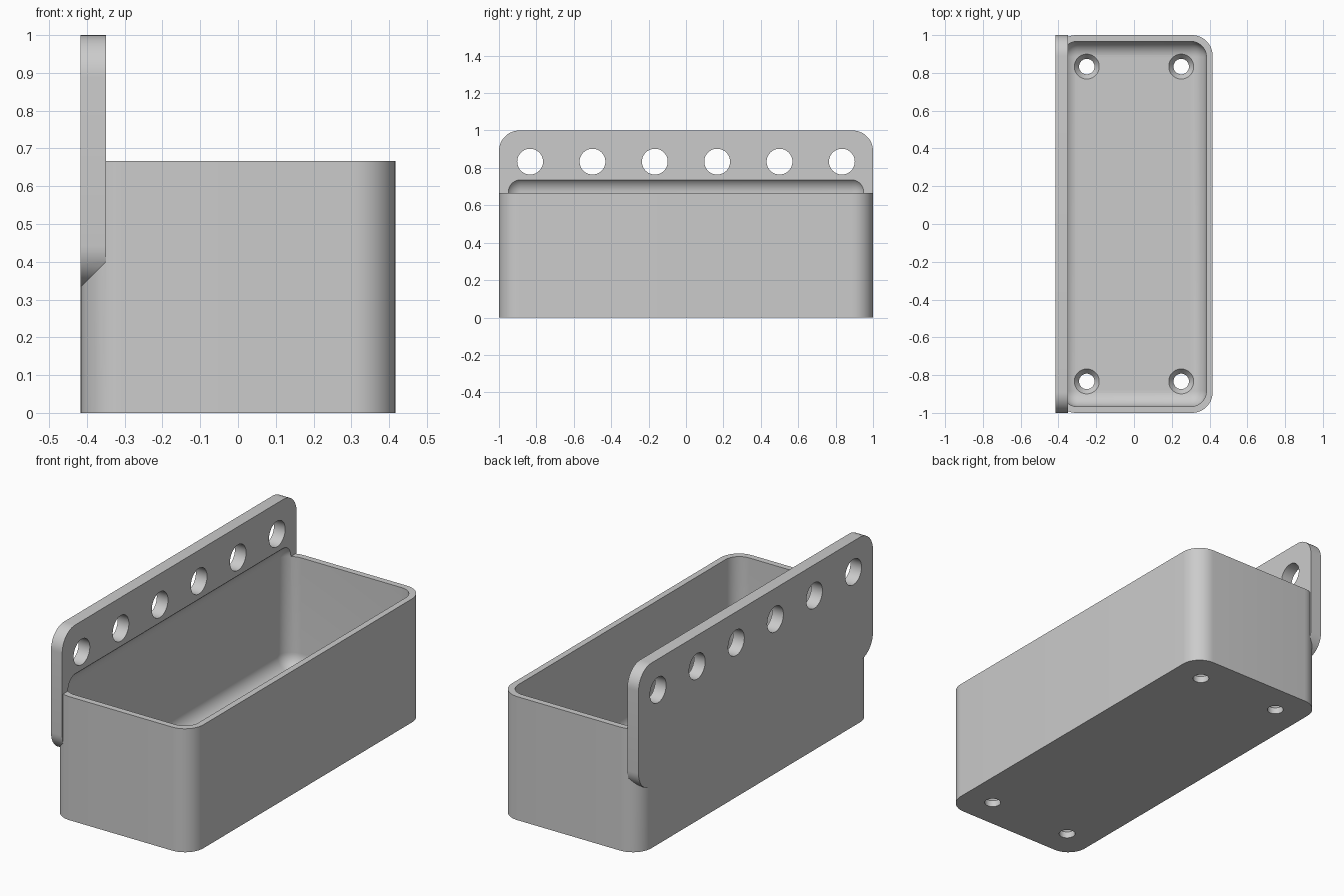
import bpy, bmesh, math
from mathutils import Matrix, Vector

cube = bpy.data.objects.get("Cube")
if cube:
    bpy.data.objects.remove(cube, do_unlink=True)

WIDTH, LENGTH, HEIGHT = 0.8333, 2.0, 0.6667
BACK = -WIDTH / 2
WALL, FLOOR, PLATE = 0.0333, 0.0667, 0.0667
OUTER_R, INNER_R = 0.11, 0.083

grey = bpy.data.materials.new("light grey plastic")
grey.use_nodes = True
grey.diffuse_color = (0.6, 0.6, 0.6, 1)
grey.node_tree.nodes["Principled BSDF"].inputs["Base Color"].default_value = (0.6, 0.6, 0.6, 1)


def make_object(name, bm):
    bmesh.ops.recalc_face_normals(bm, faces=bm.faces)
    mesh = bpy.data.meshes.new(name)
    bm.to_mesh(mesh)
    bm.free()
    mesh.materials.append(grey)
    obj = bpy.data.objects.new(name, mesh)
    bpy.context.collection.objects.link(obj)
    return obj


def rounded_block(name, low, high, radius, axis=None, segments=12):
    """Block with the edges along one axis rounded, or all edges if axis is None."""
    low, high = Vector(low), Vector(high)
    bm = bmesh.new()
    bmesh.ops.create_cube(bm, size=1)
    bmesh.ops.scale(bm, vec=high - low, verts=bm.verts)
    bmesh.ops.translate(bm, vec=(low + high) / 2, verts=bm.verts)
    edges = [e for e in bm.edges if axis is None
             or abs((e.verts[0].co - e.verts[1].co).normalized()[axis]) > 0.9]
    bmesh.ops.bevel(bm, geom=edges, offset=radius, segments=segments,
                    profile=0.5, affect='EDGES')
    return make_object(name, bm)


def drill(name, sections, turn, places):
    """Stacked cone sections (radius, height), turned and repeated at each place."""
    bm = bmesh.new()
    sides = 48
    for place in places:
        rings = []
        for radius, height in sections:
            ring = []
            for i in range(sides):
                a = math.tau * i / sides
                co = Vector((radius * math.cos(a), radius * math.sin(a), height))
                ring.append(bm.verts.new(turn @ co + Vector(place)))
            rings.append(ring)
        for lower, upper in zip(rings, rings[1:]):
            for i in range(sides):
                j = (i + 1) % sides
                bm.faces.new((lower[i], lower[j], upper[j], upper[i]))
        bm.faces.new(rings[0][::-1])
        bm.faces.new(rings[-1])
    return make_object(name, bm)


def combine(target, tool, operation):
    mod = target.modifiers.new(tool.name, 'BOOLEAN')
    mod.object, mod.operation, mod.solver = tool, operation, 'EXACT'
    bpy.context.view_layer.objects.active = target
    bpy.ops.object.modifier_apply(modifier=mod.name)
    bpy.data.objects.remove(tool, do_unlink=True)


# Bin body and tall mounting plate
body = rounded_block("storage_bin", (BACK, -LENGTH / 2, 0),
                     (-BACK, LENGTH / 2, HEIGHT), OUTER_R, axis=2)
plate = rounded_block("mounting_plate", (BACK, -LENGTH / 2, HEIGHT / 2),
                      (BACK + PLATE, LENGTH / 2, 1), OUTER_R, axis=0)
combine(body, plate, 'UNION')

# Cavity, rounded on every edge, also hollowing the plate above the rim
cavity = rounded_block("cavity_cutter", (BACK + WALL, -LENGTH / 2 + WALL, FLOOR),
                       (-BACK - WALL, LENGTH / 2 - WALL, HEIGHT + INNER_R + 0.003), INNER_R)
combine(body, cavity, 'DIFFERENCE')

# Row of mounting holes through the plate
row = [(BACK, (i - 2.5) / 3, 0.8333) for i in range(6)]
holes = drill("plate_hole_cutter", [(0.069, -0.1), (0.069, 0.2)],
              Matrix.Rotation(math.pi / 2, 3, 'Y'), row)
combine(body, holes, 'DIFFERENCE')

# Countersunk screw holes in the floor
corners = [(x, y, 0) for x in (-0.25, 0.25) for y in (-0.8333, 0.8333)]
screws = drill("screw_hole_cutter",
               [(0.041, -0.1), (0.041, 0.035), (0.066, FLOOR), (0.066, 0.15)],
               Matrix.Identity(3), corners)
combine(body, screws, 'DIFFERENCE')

# Smooth rounded surfaces, crisp rims
for obj in bpy.context.selected_objects:
    obj.select_set(False)
body.select_set(True)
bpy.context.view_layer.objects.active = body
bpy.ops.object.shade_smooth_by_angle(angle=math.radians(30))
